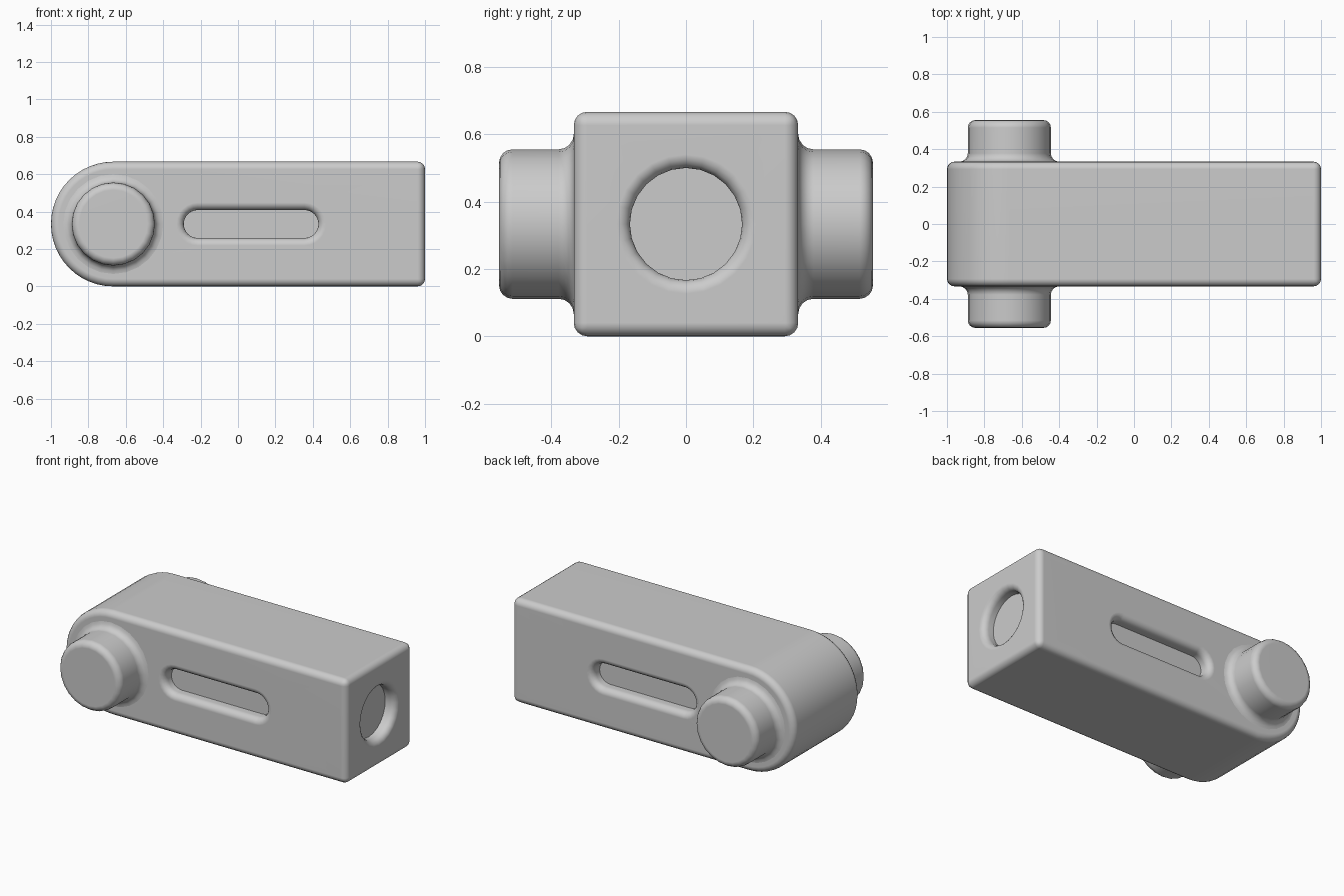
import bpy, bmesh
from math import sin, cos, pi, radians
from mathutils import Matrix, Vector

cube = bpy.data.objects.get("Cube")
if cube:
    bpy.data.objects.remove(cube, do_unlink=True)

HALF = 1 / 3       # half width and half height of the body
ROUND = 0.04       # radius of every rounded edge
STEPS = 4          # steps in a quarter round
SEGS = 24          # sides of the round parts

grey = bpy.data.materials.new("grey")
grey.use_nodes = True
colour = (0.6, 0.6, 0.6, 1)
grey.diffuse_color = colour
grey.node_tree.nodes["Principled BSDF"].inputs["Base Color"].default_value = colour


def make_object(name, bm, matrix=Matrix()):
    bmesh.ops.recalc_face_normals(bm, faces=bm.faces)
    mesh = bpy.data.meshes.new(name)
    bm.to_mesh(mesh)
    bm.free()
    mesh.materials.append(grey)
    obj = bpy.data.objects.new(name, mesh)
    bpy.context.collection.objects.link(obj)
    obj.matrix_world = matrix
    return obj


def stacked_rings(name, rings, matrix, stretch=0):
    """Solid through (radius, height) rings, drawn out along local x by stretch."""
    bm = bmesh.new()
    angles = [2 * pi * i / SEGS for i in range(SEGS)]
    outline = [(a, stretch) for a in angles if -1e-6 < cos(a)] if stretch else [(a, 0) for a in angles]
    if stretch:
        right = [(-pi / 2 + pi * i / (SEGS // 2), stretch) for i in range(SEGS // 2 + 1)]
        outline = right + [(a + pi, -stretch) for a, _ in right]
    loops = [[bm.verts.new((shift + r * cos(a), r * sin(a), h)) for a, shift in outline]
             for r, h in rings]
    for low, high in zip(loops, loops[1:]):
        for i in range(len(low)):
            j = (i + 1) % len(low)
            bm.faces.new((low[i], low[j], high[j], high[i]))
    bm.faces.new(loops[0])
    bm.faces.new(loops[-1])
    return make_object(name, bm, matrix)


def select_only(obj):
    bpy.ops.object.select_all(action='DESELECT')
    obj.select_set(True)
    bpy.context.view_layer.objects.active = obj


def smooth(obj):
    select_only(obj)
    bpy.ops.object.shade_smooth_by_angle(angle=radians(35))
    weighted = obj.modifiers.new("even_shading", 'WEIGHTED_NORMAL')
    weighted.keep_sharp = True


def facing(x, y, turn, axis):
    return Matrix.Translation((x, y, HALF)) @ Matrix.Rotation(radians(turn), 4, axis)


quarter = [pi / 2 * i / STEPS for i in range(STEPS + 1)]


def recess(name, radius, depth, matrix, stretch=0):
    """Cutter with a rounded lip and a flat floor."""
    rings = [(radius + ROUND, 0.02)]
    rings += [(radius + ROUND * (1 - sin(a)), -ROUND * (1 - cos(a))) for a in quarter]
    rings.append((radius, -depth))
    cutter = stacked_rings(name, rings, matrix, stretch)
    cutter.hide_render = True
    return cutter


# Body: side outline with one half-round end, extruded across
bm = bmesh.new()
arc = [pi / 2 + pi * i / SEGS for i in range(SEGS + 1)]
side = [(-1 + HALF + HALF * cos(a), HALF + HALF * sin(a)) for a in arc]
side += [(1, 0), (1, 2 * HALF)]
face = bm.faces.new([bm.verts.new((x, -HALF, z)) for x, z in side])
new = bmesh.ops.extrude_face_region(bm, geom=[face])["geom"]
bmesh.ops.translate(bm, vec=Vector((0, 2 * HALF, 0)),
                    verts=[v for v in new if isinstance(v, bmesh.types.BMVert)])
body = make_object("body", bm)
bevel = body.modifiers.new("rounded_edges", 'BEVEL')
bevel.width = ROUND
bevel.segments = STEPS
bevel.limit_method = 'ANGLE'
bevel.angle_limit = radians(40)

# Slots in both sides and the round socket in the square end
cutters = [
    recess("front_slot_cutter", 0.075, 0.075, facing(0.07, -HALF, 90, 'X'), 0.285),
    recess("back_slot_cutter", 0.075, 0.075, facing(0.07, HALF, -90, 'X'), 0.285),
    recess("end_socket_cutter", HALF / 2, 0.075, facing(1, 0, 90, 'Y')),
]
for cutter in cutters:
    cut = body.modifiers.new(cutter.name, 'BOOLEAN')
    cut.object = cutter
    cut.operation = 'DIFFERENCE'
    cut.solver = 'EXACT'
select_only(body)
for modifier in list(body.modifiers):
    bpy.ops.object.modifier_apply(modifier=modifier.name)
for cutter in cutters:
    bpy.data.objects.remove(cutter, do_unlink=True)
smooth(body)

# Pivot pins: filleted foot, straight barrel, rounded rim
PIN, REACH, FOOT = 0.222, 0.222, 0.045
profile = [(PIN + FOOT, -0.02)]
profile += [(PIN + FOOT * (1 - sin(a)), FOOT * (1 - cos(a))) for a in quarter]
profile += [(PIN - ROUND * (1 - cos(a)), REACH - ROUND * (1 - sin(a))) for a in quarter]
for name, y, turn in (("front_pin", -HALF, 90), ("back_pin", HALF, -90)):
    smooth(stacked_rings(name, profile, facing(-1 + HALF, y, turn, 'X')))
